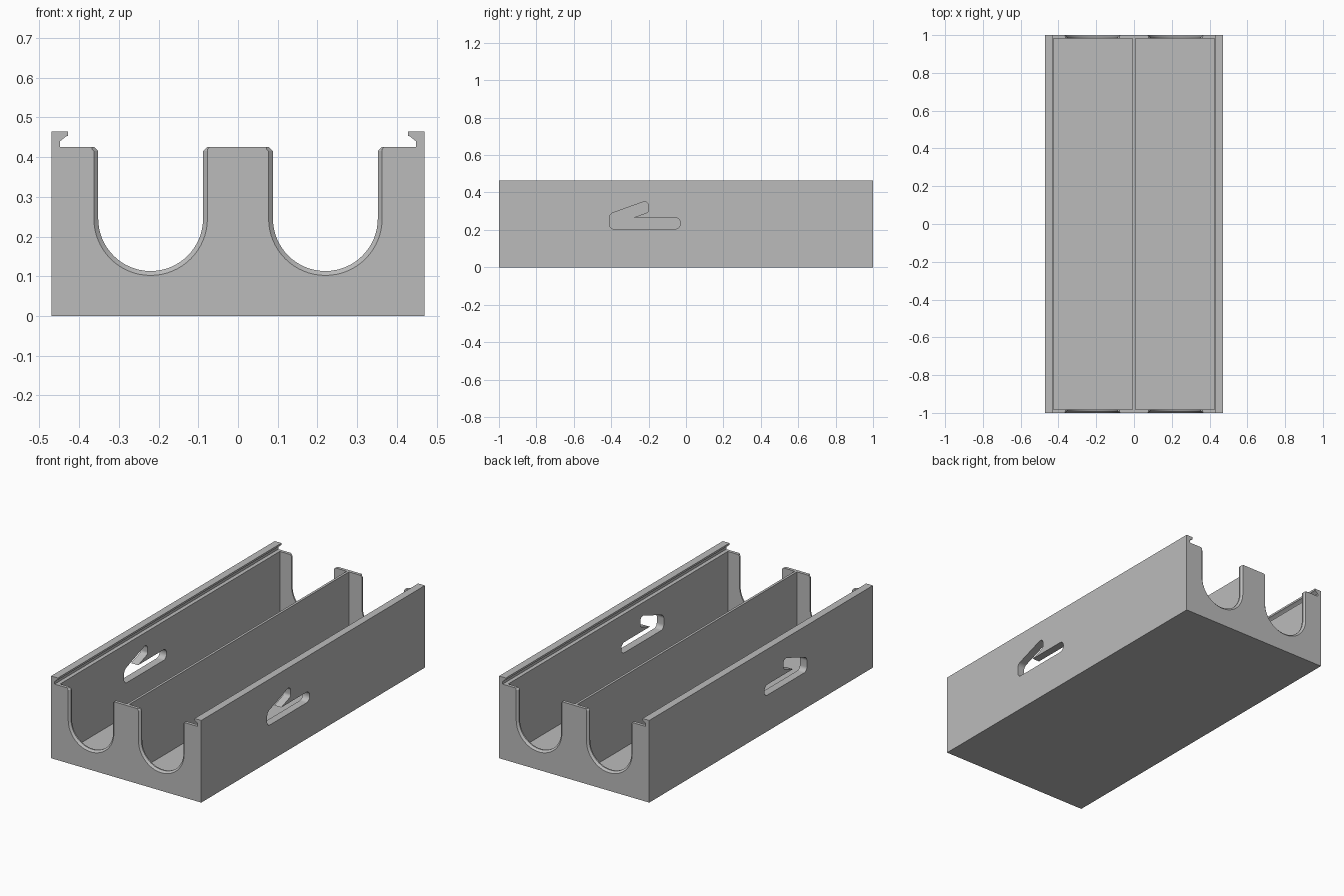
import bpy
import bmesh
import math
from mathutils import Vector

cube = bpy.data.objects.get("Cube")
if cube:
    bpy.data.objects.remove(cube)

grey = bpy.data.materials.new("plain grey")
grey.use_nodes = True
shade = (0.5, 0.5, 0.5, 1)
grey.diffuse_color = shade
grey.node_tree.nodes["Principled BSDF"].inputs["Base Color"].default_value = shade

HALF_W, FLOOR, RIM, TOP = 0.47, 0.02, 0.425, 0.465
END_WALL, INNER, DIVIDER = 0.018, 0.426, 0.007


def loft(name, rings):
    """Closed solid through matching rings of points."""
    bm = bmesh.new()
    rows = [[bm.verts.new(p) for p in ring] for ring in rings]
    n = len(rows[0])
    for a, b in zip(rows, rows[1:]):
        for i in range(n):
            j = (i + 1) % n
            bm.faces.new((a[i], a[j], b[j], b[i]))
    bm.faces.new(rows[0])
    bm.faces.new(rows[-1][::-1])
    bmesh.ops.recalc_face_normals(bm, faces=bm.faces)
    mesh = bpy.data.meshes.new(name)
    bm.to_mesh(mesh)
    bm.free()
    mesh.materials.append(grey)
    obj = bpy.data.objects.new(name, mesh)
    bpy.context.collection.objects.link(obj)
    return obj


def rounded(corners, steps=8):
    """Polygon with a fillet radius at each (u, v, radius) corner."""
    out = []
    for i, (u, v, r) in enumerate(corners):
        p = Vector((u, v))
        a = (Vector(corners[i - 1][:2]) - p).normalized()
        b = (Vector(corners[(i + 1) % len(corners)][:2]) - p).normalized()
        if r == 0:
            out.append(p)
            continue
        half = a.angle(b) / 2
        centre = p + (a + b).normalized() * (r / math.sin(half))
        start = p + a * (r / math.tan(half)) - centre
        end = p + b * (r / math.tan(half)) - centre
        sweep = math.pi - 2 * half
        for k in range(steps + 1):
            t = k / steps
            out.append(centre + (start * math.sin((1 - t) * sweep)
                                 + end * math.sin(t * sweep)) / math.sin(sweep))
    return out


def notch_ring(x, y, r, flare):
    """U-shaped opening: half circle, straight sides, flared top corners."""
    zc = 0.245
    right = [(r + flare, 0.5), (r + flare, RIM), (r, RIM - 0.01)]
    left = [(-u, z) for u, z in reversed(right)]
    arc = [(r * math.cos(a), zc - r * math.sin(a))
           for a in (math.pi * i / 32 for i in range(33))]
    return [(x + u, y, z) for u, z in right + arc + left]


# Tray block with undercut rails for a sliding lid
half = [(HALF_W, 0), (HALF_W, TOP), (0.428, TOP), (0.428, 0.454),
        (0.433, 0.452), (0.448, 0.44), (0.448, RIM)]
profile = half + [(-x, z) for x, z in reversed(half)]
tray = loft("tray", [[(x, y, z) for x, z in profile] for y in (-1, 1)])

cutters = []
slot = rounded([(-0.41, 0.205, 0.025), (-0.03, 0.205, 0.028),
                (-0.03, 0.265, 0.028), (-0.285, 0.265, 0),
                (-0.2, 0.295, 0.02), (-0.2, 0.36, 0.022),
                (-0.41, 0.284, 0.03)])
for side in (-1, 1):
    # Compartment
    y = 1 - END_WALL
    base = [(side * DIVIDER, -y), (side * INNER, -y),
            (side * INNER, y), (side * DIVIDER, y)]
    cutters.append(loft("compartment_cutter",
                        [[(a, b, z) for a, b in base] for z in (FLOOR, 0.6)]))
    # Hooked slot through the side wall
    cutters.append(loft("slot_cutter",
                        [[(side * x, p.x, p.y) for p in slot] for x in (0.4, 0.5)]))
    # Chamfered openings in both end walls
    for end in (-1, 1):
        stations = ((1.01, 0.154, 0), (0.99, 0.132, 0.01), (0.96, 0.132, 0.01))
        cutters.append(loft("opening_cutter",
                            [notch_ring(side * 0.22, end * d, r, f)
                             for d, r, f in stations]))

# Carve the tray, then discard the cutters
for cutter in cutters:
    cutter.hide_render = True
    mod = tray.modifiers.new("cut", 'BOOLEAN')
    mod.operation = 'DIFFERENCE'
    mod.solver = 'EXACT'
    mod.object = cutter
bpy.context.view_layer.update()
graph = bpy.context.evaluated_depsgraph_get()
carved = bpy.data.meshes.new_from_object(tray.evaluated_get(graph))
tray.modifiers.clear()
tray.data = carved
for cutter in cutters:
    bpy.data.objects.remove(cutter)

bpy.ops.object.select_all(action='DESELECT')
tray.select_set(True)
bpy.context.view_layer.objects.active = tray
bpy.ops.object.shade_smooth_by_angle(angle=math.radians(25))
